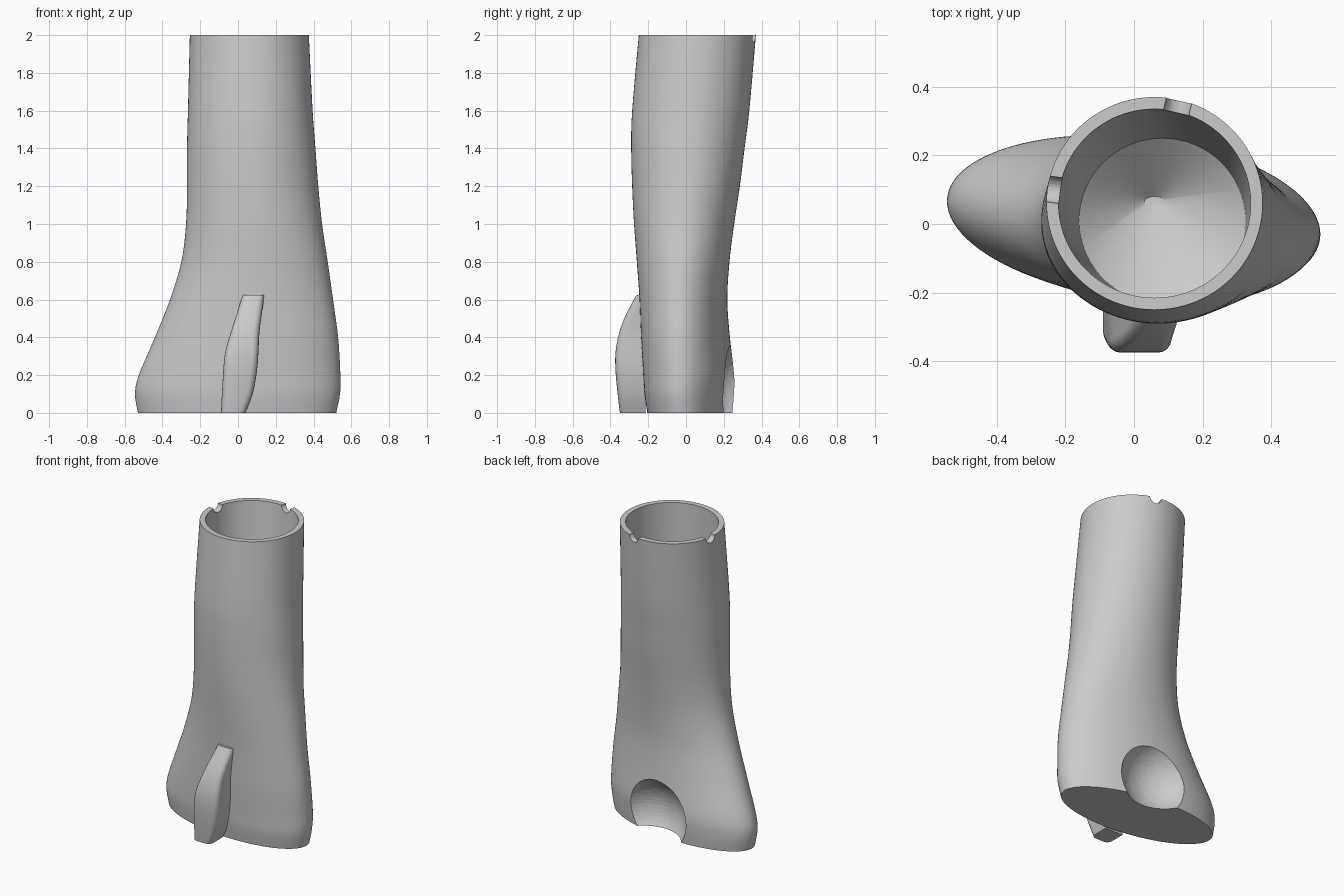
import bpy, bmesh, math
from mathutils import Vector

if "Cube" in bpy.data.objects:
    bpy.data.objects.remove(bpy.data.objects["Cube"])

grey = bpy.data.materials.new("plain grey")
grey.diffuse_color = (0.6, 0.6, 0.6, 1)
grey.use_nodes = True
grey.node_tree.nodes["Principled BSDF"].inputs["Base Color"].default_value = grey.diffuse_color
SEG = 96


def make_object(name, bm, angle=35):
    bmesh.ops.recalc_face_normals(bm, faces=bm.faces)
    mesh = bpy.data.meshes.new(name)
    bm.to_mesh(mesh)
    bm.free()
    mesh.materials.append(grey)
    ob = bpy.data.objects.new(name, mesh)
    bpy.context.collection.objects.link(ob)
    smooth(ob, angle)
    return ob


def smooth(ob, angle):
    bpy.ops.object.select_all(action='DESELECT')
    bpy.context.view_layer.objects.active = ob
    ob.select_set(True)
    bpy.ops.object.shade_smooth_by_angle(angle=math.radians(angle))


def spline(rows, steps):
    """Smooth rows that pass through every given row."""
    out = []
    for i in range(len(rows) - 1):
        p0, p1, p2, p3 = (rows[min(max(i + k, 0), len(rows) - 1)] for k in (-1, 0, 1, 2))
        for s in range(steps):
            t = s / steps
            out.append([0.5 * (2 * b + (c - a) * t + (2 * a - 5 * b + 4 * c - d) * t * t
                               + (3 * b - a - 3 * c + d) * t ** 3)
                        for a, b, c, d in zip(p0, p1, p2, p3)])
    return out + [list(rows[-1])]


def loft(bm, rings):
    loops = [[bm.verts.new(p) for p in ring] for ring in rings]
    for a, b in zip(loops, loops[1:]):
        n = len(a)
        for i in range(n):
            bm.faces.new((a[i], a[(i + 1) % n], b[(i + 1) % n], b[i]))
    bm.faces.new(loops[0])
    bm.faces.new(loops[-1])


def ellipse(z, x0, x1, y0, y1, skew=0):
    cx, cy, rx, ry = (x0 + x1) / 2, (y0 + y1) / 2, (x1 - x0) / 2, (y1 - y0) / 2
    return [(cx + rx * math.cos(t), cy + ry * math.sin(t) + skew * rx * math.cos(t), z)
            for t in (2 * math.pi * i / SEG for i in range(SEG))]


# Hollow body: z, left, right, front, back, skew of the oval
outer = [(0, -.53, .52, -.2, .24, -.09), (.1, -.545, .54, -.215, .25, -.09),
         (.2, -.525, .542, -.222, .253, -.085), (.4, -.44, .53, -.235, .23, -.07),
         (.6, -.36, .503, -.245, .218, -.05), (.8, -.3, .475, -.26, .23, -.03),
         (1.0, -.275, .445, -.275, .255, -.015), (1.2, -.27, .425, -.285, .285, 0),
         (1.4, -.27, .41, -.29, .31, 0), (1.6, -.265, .395, -.285, .335, 0),
         (2, -.255, .375, -.25, .37, 0)]
# Tapered socket with a shallow funnel floor
inner = [(2, -.22, .34, -.215, .335), (1.1, -.16, .325, -.23, .25),
         (.95, .03, .09, .05, .08)]
bm = bmesh.new()
loft(bm, [ellipse(*r) for r in spline(outer, 5)] + [ellipse(*r) for r in inner])
body = make_object("hollow_body", bm)


def cut(target, cutter):
    mod = target.modifiers.new("cut", 'BOOLEAN')
    mod.operation, mod.solver, mod.object = 'DIFFERENCE', 'EXACT', cutter
    bpy.ops.object.select_all(action='DESELECT')
    bpy.context.view_layer.objects.active = target
    target.select_set(True)
    bpy.ops.object.modifier_apply(modifier="cut")
    bpy.data.objects.remove(cutter)


# Round scoop low on the back
bpy.ops.mesh.primitive_uv_sphere_add(segments=64, ring_count=32, radius=.26, location=(.06, .36, .13))
bpy.context.object.data.materials.append(grey)
cut(body, bpy.context.object)

# Two round notches across the rim
for x, y in ((.13, .355), (-.235, .1)):
    d = Vector((x - .06, y - .06, 0))
    bpy.ops.mesh.primitive_cylinder_add(vertices=32, radius=.038, depth=.14, location=(x, y, 2.0))
    notch = bpy.context.object
    notch.rotation_euler = d.to_track_quat('Z', 'Y').to_euler()
    notch.data.materials.append(grey)
    bpy.context.view_layer.update()
    cut(body, notch)
smooth(body, 35)

# Curved front prong with softened front corners: z, left, right, front, back
prong = [(0, -.09, .04, -.35, -.215), (.1, -.085, .078, -.362, -.21),
         (.22, -.078, .1, -.373, -.2), (.32, -.068, .108, -.373, -.2),
         (.42, -.04, .113, -.355, -.2), (.52, -.008, .125, -.318, -.2),
         (.625, .025, .14, -.262, -.2)]
rings = []
for z, x0, x1, y0, y1 in spline(prong, 4):
    r = min(.035, (y1 - y0) * .45)
    ring = [(x1, y1, z), (x0, y1, z)]
    for cx, start in ((x0 + r, 180), (x1 - r, 270)):
        ring += [(cx + r * math.cos(math.radians(start + a)),
                  y0 + r + r * math.sin(math.radians(start + a)), z) for a in (0, 22.5, 45, 67.5, 90)]
    rings.append(ring)
bm = bmesh.new()
loft(bm, rings)
make_object("front_prong", bm)
